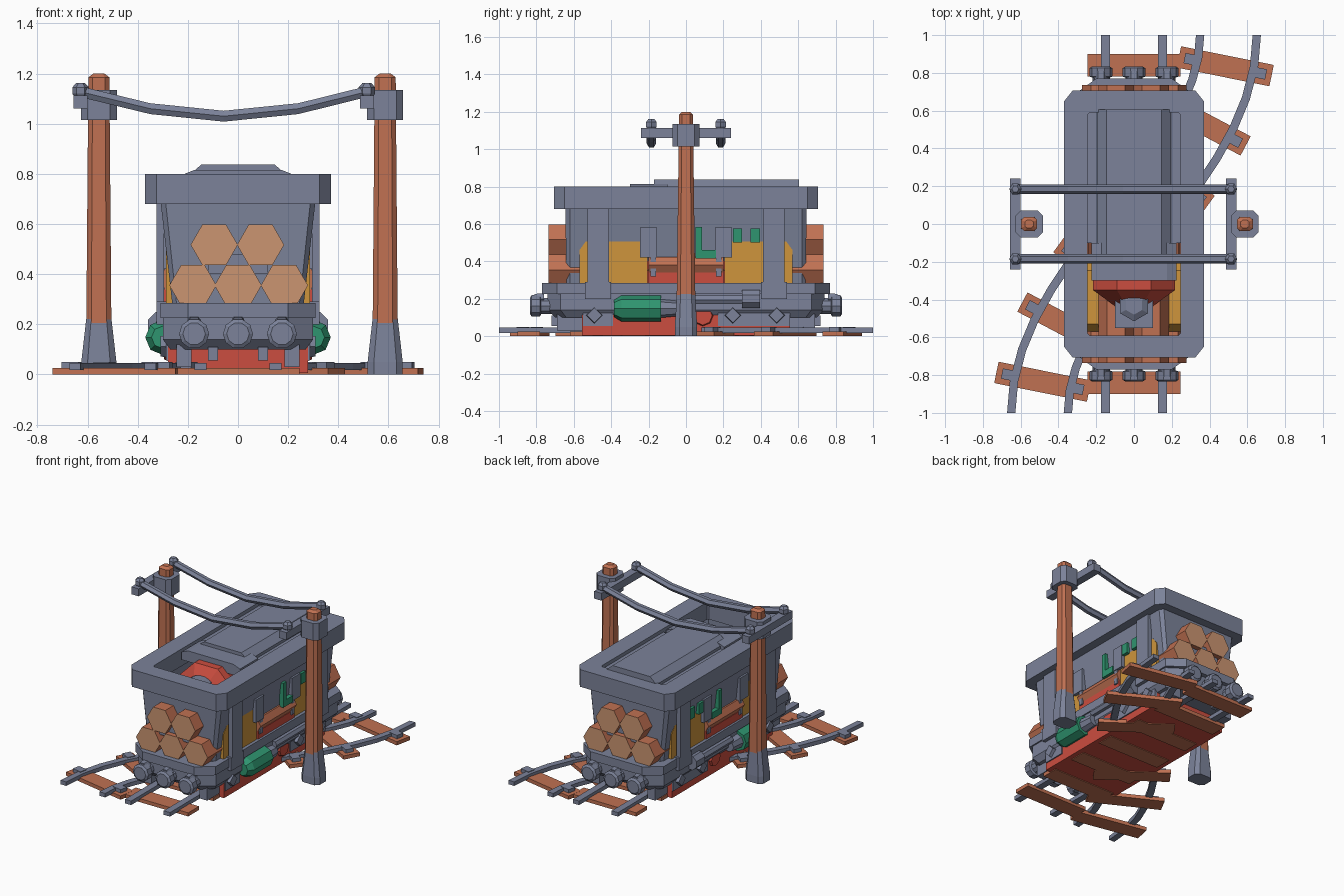
import bpy, bmesh, math
from mathutils import Vector, Matrix

if "Cube" in bpy.data.objects:
    bpy.data.objects.remove(bpy.data.objects["Cube"])

def material(name, rgb):
    m = bpy.data.materials.new(name)
    m.diffuse_color = (*rgb, 1)
    m.use_nodes = True
    m.node_tree.nodes["Principled BSDF"].inputs["Base Color"].default_value = m.diffuse_color
    return m

GREY = material("blue grey metal", (0.20, 0.225, 0.32))
WOOD = material("orange wood", (0.53, 0.165, 0.085))
TAN = material("cut wood", (0.60, 0.30, 0.165))
RED = material("red paint", (0.60, 0.075, 0.05))
AMBER = material("amber panel", (0.62, 0.30, 0.045))
GREEN = material("green paint", (0.028, 0.30, 0.16))

def finish(name, bm, *mats):
    bmesh.ops.recalc_face_normals(bm, faces=bm.faces)
    me = bpy.data.meshes.new(name)
    bm.to_mesh(me)
    bm.free()
    for m in mats:
        me.materials.append(m)
    ob = bpy.data.objects.new(name, me)
    bpy.context.collection.objects.link(ob)
    return ob

def loft(name, rings, *mats, loop=False):
    """Skin rings of equal size; cap the ends, or close the loop."""
    bm = bmesh.new()
    vs = [[bm.verts.new(p) for p in r] for r in rings]
    n = len(vs[0])
    for i in range(len(vs) if loop else len(vs) - 1):
        a, b = vs[i], vs[(i + 1) % len(vs)]
        for j in range(n):
            bm.faces.new((a[j], a[(j + 1) % n], b[(j + 1) % n], b[j]))
    if not loop:
        bm.faces.new(vs[0])
        bm.faces.new(vs[-1])
    return finish(name, bm, *mats)

def box(name, x0, x1, y0, y1, z0, z1, mat):
    r = lambda z: [(x0, y0, z), (x1, y0, z), (x1, y1, z), (x0, y1, z)]
    return loft(name, [r(z0), r(z1)], mat)

def turned(name, p, axis, stations, n, mat, rot=0.0):
    """Stack of n-sided rings (distance, radius) along axis from p."""
    d = Vector(axis).normalized()
    u = Vector((0, 0, 1)).cross(d) if abs(d.z) < 0.9 else Vector((1, 0, 0))
    u.normalize()
    w = d.cross(u)
    ang = [2 * math.pi * k / n + rot for k in range(n)]
    return loft(name, [[Vector(p) + d * t + (u * math.cos(a) + w * math.sin(a)) * r
                        for a in ang] for t, r in stations], mat)

def chamfer(x, y, cx, cy, z, ox=0, oy=0):
    return [(ox + a, oy + b, z) for a, b in (
        (x, cy), (cx, y), (-cx, y), (-x, cy), (-x, -cy), (-cx, -y), (cx, -y), (x, -cy))]

def turned_box(name, cx, cy, ang, lx, ly, z0, z1, mat, off=0):
    ob = box(name, off - lx / 2, off + lx / 2, -ly / 2, ly / 2, z0, z1, mat)
    ob.data.transform(Matrix.Translation((cx, cy, 0)) @ Matrix.Rotation(ang, 4, 'Z'))
    return ob

# straight track
for s in (-1, 1):
    box("straight_rail", s * .15 - .024, s * .15 + .024, -1, 1, .018, .046, GREY)
for k in range(-3, 4):
    box("straight_tie", -.245, .245, k * .28 - .06, k * .28 + .06, 0, .025, WOOD)

# S-curved track crossing under the cart
def centre(y):
    a = math.pi / 2 * y
    return Vector((.5 * math.sin(a), y)), math.atan2(1, .5 * math.pi / 2 * math.cos(a))
for s in (-1, 1):
    rings = []
    for k in range(15):
        c, t = centre(-1 + k / 7)
        nrm = Vector((math.sin(t), -math.cos(t)))
        i, o = c + nrm * (s * .15 - .022), c + nrm * (s * .15 + .022)
        rings.append([(i.x, i.y, .018), (o.x, o.y, .018), (o.x, o.y, .046), (i.x, i.y, .046)])
    loft("curved_rail", rings, GREY)
for y in (-.835, -.53, -.25, .25, .53, .835):
    c, t = centre(y)
    ang = t - math.pi / 2
    turned_box("curved_tie", c.x, c.y, ang, .5, .115, 0, .026, WOOD)
    for s in (-1, 1):
        turned_box("tie_plate", c.x, c.y, ang, .07, .055, .02, .05, GREY, s * .185)

# cable posts with clamps and cross arms
for px in (-.555, .587):
    loft("post", [chamfer(.05, .05, .03, .03, .2, px), chamfer(.042, .037, .025, .022, 1.185, px),
                  chamfer(.022, .02, .012, .012, 1.2, px)], WOOD)
    loft("post_base", [chamfer(.07, .06, .045, .035, z, px) if z < .1 else
                       chamfer(w, w, w * .6, w * .6, z, px)
                       for z, w in ((0, .07), (.05, .07), (.25, .047), (.27, .038))], GREY)
    loft("post_clamp", [chamfer(.072, .072, .045, .045, z, px) for z in (1.015, 1.135)], GREY)
    ax = px - .073
    box("cross_arm", ax - .028, ax + .028, -.24, .24, 1.06, 1.112, GREY)
    for y in (-.185, .185):
        turned("insulator", (ax, y, 1.1), (0, 0, 1),
               [(0, .02), (.02, .033), (.045, .033), (.062, .018)], 6, GREY)
# sagging cables
path = [(-.63, 1.128), (-.35, 1.06), (-.057, 1.03), (.24, 1.06), (.515, 1.128)]
for y in (-.185, .185):
    loft("cable", [[(x, y + .025 * math.cos(k * math.pi / 3), z + .025 * math.sin(k * math.pi / 3))
                    for k in range(6)] for x, z in path], GREY)

# undercarriage and chassis
box("red_skirt", -.28, .28, -.555, .555, .005, .22, RED)
loft("chassis_deck", [chamfer(.31, .77, .2, .69, z) for z in (.225, .285)], GREY)
loft("chassis_frame", [chamfer(.27, .70, .2, .64, .1), chamfer(.3, .74, .2, .67, .14),
                       chamfer(.3, .74, .2, .67, .225)], GREY)
for e in (-1, 1):
    for x in (-.175, 0, .175):
        turned("buffer", (x, e * .70, .162), (0, e, 0),
               [(0, .045), (.075, .045), (.08, .06), (.125, .06), (.135, .045)], 10, GREY)
        turned("buffer_cap", (x, e * .76, .2), (0, e, 0), [(0, .035), (.05, .03)], 6, GREY)
    for x in (-.215, .215):
        box("rail_shoe", x - .03, x + .03, e * .62 - .07, e * .62 + .07, .03, .12, GREY)
    for x in (-.1, .1):
        box("frame_bolt", x - .02, x + .02, e * .7 - .02, e * .7 + .02, .055, .11, GREY)

# hollow hopper and thick rim
loft("hopper", [chamfer(*a) for a in (
    (.31, .645, .29, .62, .70), (.262, .64, .245, .62, .28),
    (.235, .61, .22, .59, .28), (.28, .615, .26, .59, .70))], GREY, loop=True)
loft("tray_rim", [chamfer(*a) for a in (
    (.37, .706, .325, .65, .68), (.37, .706, .325, .65, .80),
    (.245, .59, .235, .58, .80), (.245, .59, .235, .58, .68))], GREY, loop=True)
box("hopper_floor", -.24, .24, -.62, .62, .27, .29, GREY)

# log stack: tan on the cut ends
for x, z in ((-.095, .517), (.09, .517), (-.18, .355), (0, .355), (.185, .355)):
    log = turned("log", (x, -.735, z), (0, 1, 0), [(0, .094), (1.47, .094)], 6, WOOD)
    log.data.materials.append(TAN)
    for f in log.data.polygons:
        f.material_index = 1 if abs(f.normal.y) > .9 else 0
for e in (-1, 1):
    box("log_bracket", -.12, .12, min(e * .63, e * .70), max(e * .63, e * .70), .40, .48, GREY)

# arched lid, firebox and filler cap in the tray
box("tray_cover", -.245, .245, -.1, .59, .72, .775, GREY)
def arch(name, w, y0, y1, top):
    pr = [(-w, .74), (-w, .795), (-w + .05, top), (w - .05, top), (w, .795), (w, .74)]
    loft(name, [[(x, y, z) for x, z in pr] for y in (y0, y1)], GREY)
arch("lid", .195, -.17, .605, .838)
arch("lid_front", .225, -.3, -.1, .815)
box("lid_hinge", -.11, .11, -.17, -.11, .80, .832, GREY)
turned("firebox", (0, -.2, .56), (0, -1, 0), [(0, .2), (.1, .235), (.15, .235), (.24, .1)], 8, RED, math.pi / 8)
box("cap_plate", -.1, .1, -.55, -.33, .62, .655, GREY)
turned("filler_cap", (0, -.43, .65), (0, 0, 1), [(0, .085), (.05, .085), (.07, .05)], 6, GREY, math.pi / 6)

# both long sides
for s in (-1, 1):
    def side(name, x0, x1, y0, y1, z0, z1, mat):
        return box(name, min(s * x0, s * x1), max(s * x0, s * x1), y0, y1, z0, z1, mat)
    side("red_side_frame", .25, .276, -.56, .56, .28, .525, RED)
    for e in (-1, 1):
        ya, yb = sorted((e * .205, e * .57))
        # amber panel with cut upper corners
        loft("amber_panel", [[(s * x, y, z) for y, z in (
            (ya, .28), (yb, .28), (yb, .46), (yb - .04, .515), (ya + .04, .515), (ya, .46))]
            for x in (.165, .288)], AMBER)
        side("strap", .295, .325, e * .47 - .057, e * .47 + .057, .2, .69, GREY)
        side("strap_foot", .28, .325, e * .47 - .07, e * .47 + .07, .2, .29, GREY)
        side("bracket_upper", .27, .31, e * .2 - .045, e * .2 + .045, .42, .58, GREY)
        side("bracket_lower", .27, .305, e * .175 - .015, e * .175 + .015, .32, .43, GREY)
    turned("side_bar", (s * .265, -.2, .38), (0, 1, 0), [(0, .05), (.4, .05)], 6, WOOD)
    side("red_ledge", .26, .295, -.2, .2, .285, .34, RED)
    # green hook and tags
    side("green_hook", .285, .315, .05, .085, .43, .585, GREEN)
    side("green_hook_foot", .285, .315, .05, .16, .415, .46, GREEN)
    for y in (.275, .37):
        side("green_tag", .28, .312, y - .025, y + .025, .50, .575, GREEN)
    # side plates and diamond bolts
    side("side_plate_front", .27, .288, -.55, -.39, .055, .225, GREY)
    side("side_plate_back", .27, .288, .17, .555, .055, .225, GREY)
    for y in (-.49, .25, .485):
        turned("diamond_bolt", (s * .28, y, .112), (s, 0, 0), [(0, .045), (.03, .04)], 4, GREY)
    turned("wheel_hub", (s * .27, .09, .11), (s, 0, 0), [(0, .06), (.025, .05)], 8, RED)
    # green tank, and the piston with its rod
    turned("tank", (s * .3, -.385, .148), (0, 1, 0),
           [(0, .045), (.04, .07), (.25, .07)], 8, GREEN)
    turned("tank_collar", (s * .3, -.14, .148), (0, 1, 0), [(0, .05), (.1, .04)], 8, GREY)
    turned("piston_rod", (s * .31, -.05, .195), (0, 1, 0), [(0, .025), (.4, .025)], 6, GREY)
    turned("piston", (s * .31, .3, .2), (0, 1, 0), [(0, .052), (.095, .052)], 8, GREY, math.pi / 8)
